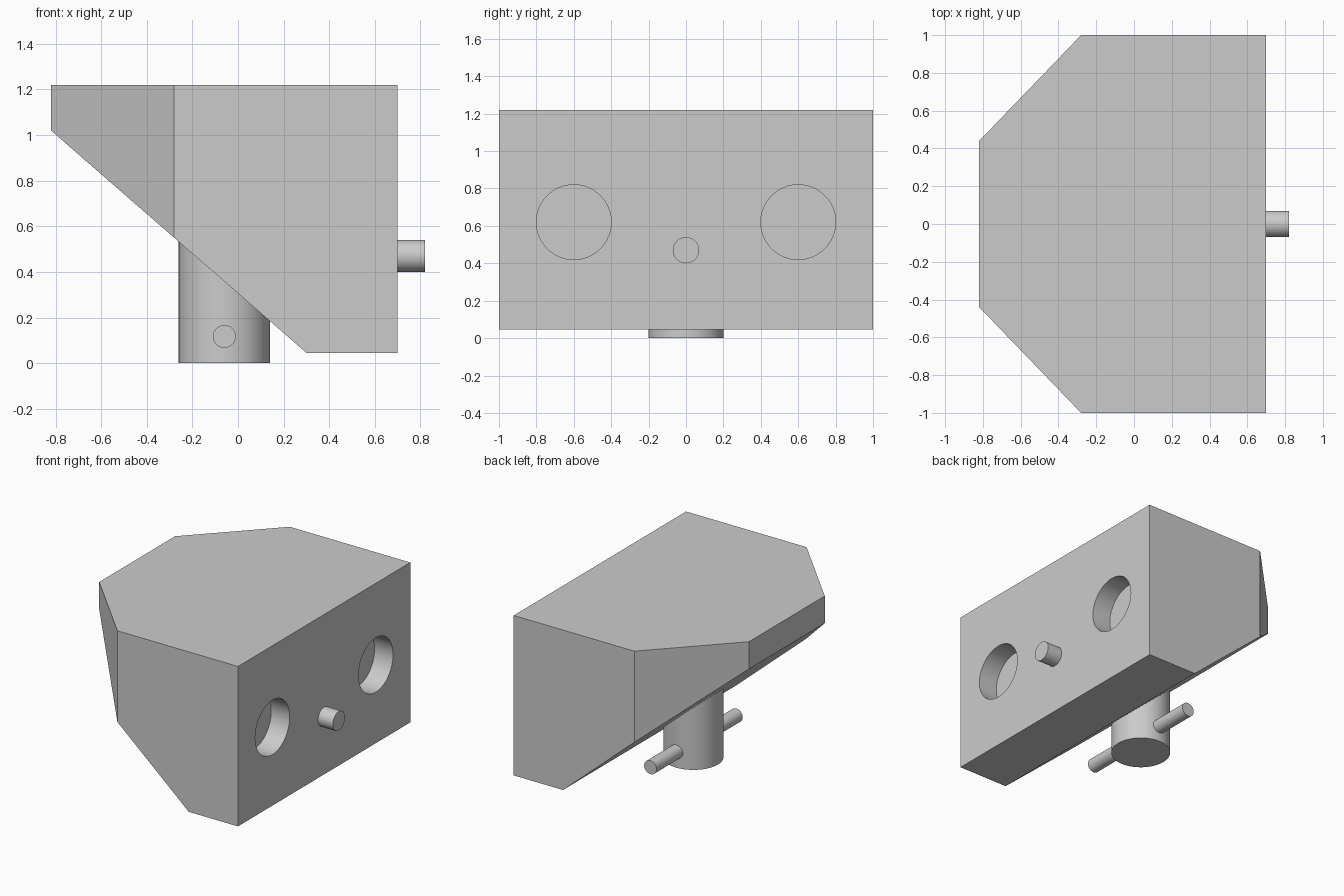
import bpy, bmesh, math

if "Cube" in bpy.data.objects:
    bpy.data.objects.remove(bpy.data.objects["Cube"])

def prism(name, pts, lo, hi, to3d):
    # extrude a 2D profile between two levels
    bm = bmesh.new()
    face = bm.faces.new([bm.verts.new(to3d(p, lo)) for p in pts])
    new = bmesh.ops.extrude_face_region(bm, geom=[face])["geom"]
    for v in [g for g in new if isinstance(g, bmesh.types.BMVert)]:
        i = min(range(len(pts)), key=lambda k: (v.co - face_co(to3d(pts[k], lo))).length)
        v.co = to3d(pts[i], hi)
    bmesh.ops.recalc_face_normals(bm, faces=bm.faces)
    me = bpy.data.meshes.new(name)
    bm.to_mesh(me)
    bm.free()
    ob = bpy.data.objects.new(name, me)
    bpy.context.collection.objects.link(ob)
    return ob

def face_co(co):
    from mathutils import Vector
    return Vector(co)

def cylinder(name, r, length, loc, rot=(0, 0, 0), smooth=True):
    bpy.ops.mesh.primitive_cylinder_add(vertices=64, radius=r, depth=length, location=loc, rotation=rot)
    ob = bpy.context.object
    ob.name = name
    if smooth:
        bpy.ops.object.shade_smooth_by_angle()
    return ob

def cut(target, tool, op):
    m = target.modifiers.new(tool.name, 'BOOLEAN')
    m.operation, m.object, m.solver = op, tool, 'EXACT'
    tool.hide_render = True
    tool.hide_set(True)

ALONG_X = (0, math.pi / 2, 0)
ALONG_Y = (math.pi / 2, 0, 0)

# housing: side profile limited by the chamfered plan outline
side = [(-0.82, 1.22), (0.70, 1.22), (0.70, 0.045), (0.30, 0.045), (-0.82, 1.02)]
housing = prism("housing", side, -1, 1, lambda p, t: (p[0], t, p[1]))
plan = [(1.2, -1.2), (1.2, 1.2), (-0.473, 1.2), (-0.28, 1.0), (-0.82, 0.44),
        (-0.82, -0.44), (-0.28, -1.0), (-0.473, -1.2)]
plan = [(1.2, -1.2), (1.2, 1.2), (-0.087, 1.2), (-0.871, 0.387), (-0.871, -0.387), (-0.087, -1.2)]
outline = prism("plan_cutter", plan, -0.5, 2, lambda p, t: (p[0], p[1], t))
cut(housing, outline, 'INTERSECT')

# two shallow round sockets in the flat face
for s, label in ((-1, "near"), (1, "far")):
    tool = cylinder(f"socket_cutter_{label}", 0.20, 0.30, (0.70, 0.6 * s, 0.62), ALONG_X)
    cut(housing, tool, 'DIFFERENCE')

# knob on the flat face
cylinder("knob", 0.07, 0.14, (0.75, 0, 0.47), ALONG_X)

# mounting post and its cross pin
post = cylinder("post", 0.20, 0.60, (-0.06, 0, 0.30))
cylinder("cross_pin", 0.05, 1.0, (-0.06, 0, 0.117), ALONG_Y)
